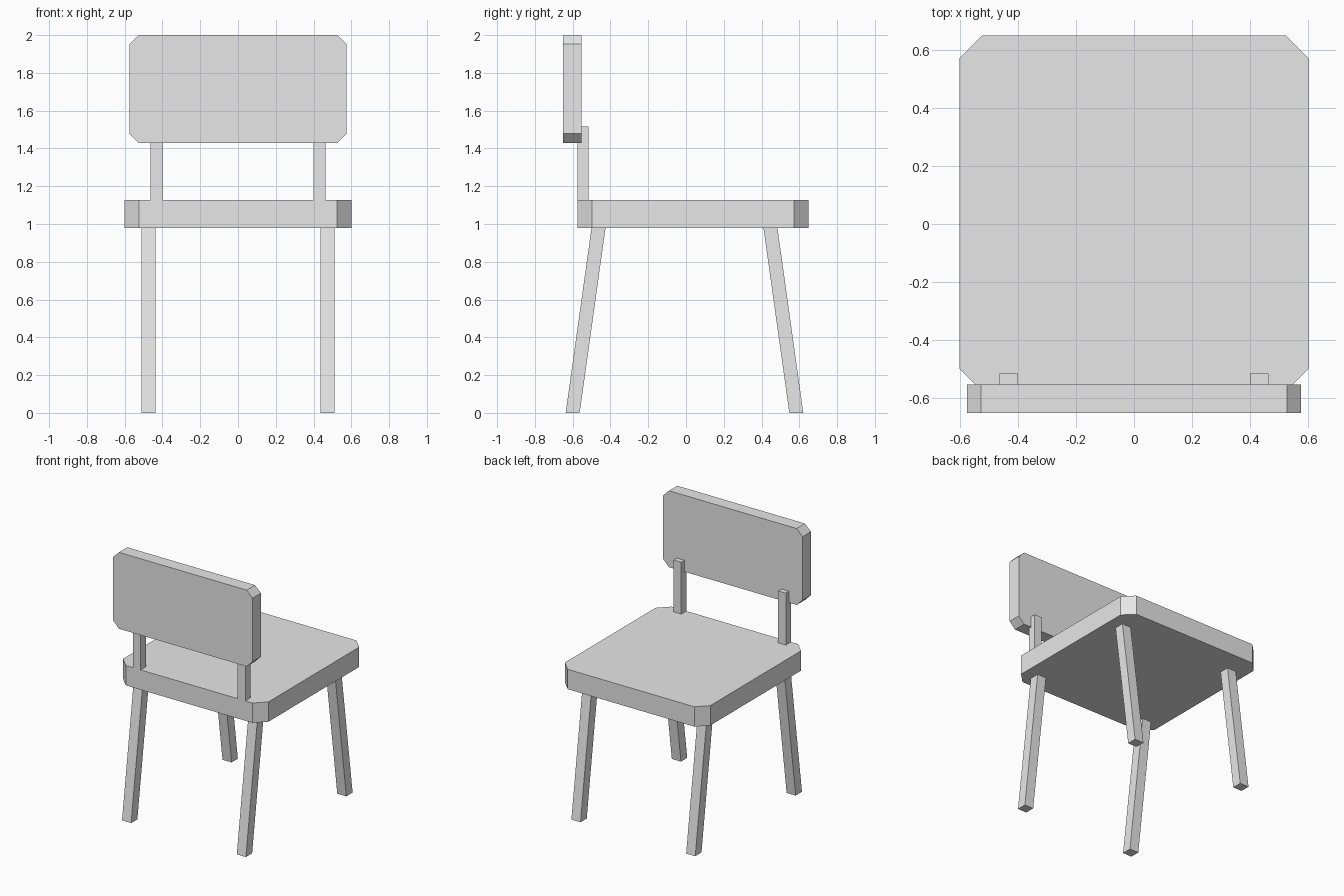
import bpy
import bmesh
from mathutils import Vector

cube = bpy.data.objects.get("Cube")
if cube:
    bpy.data.objects.remove(cube, do_unlink=True)

GREY = (0.8, 0.8, 0.8, 1.0)
grey = bpy.data.materials.new("light grey")
grey.use_nodes = True
grey.diffuse_color = GREY
grey.node_tree.nodes["Principled BSDF"].inputs["Base Color"].default_value = GREY


def prism(name, profile, offset):
    """Extrude a flat profile of 3D points along an offset vector."""
    bm = bmesh.new()
    face = bm.faces.new([bm.verts.new(p) for p in profile])
    extruded = bmesh.ops.extrude_face_region(bm, geom=[face], use_keep_orig=True)
    moved = [g for g in extruded["geom"] if isinstance(g, bmesh.types.BMVert)]
    bmesh.ops.translate(bm, verts=moved, vec=Vector(offset))
    bmesh.ops.recalc_face_normals(bm, faces=bm.faces)
    mesh = bpy.data.meshes.new(name)
    bm.to_mesh(mesh)
    bm.free()
    mesh.materials.append(grey)
    obj = bpy.data.objects.new(name, mesh)
    bpy.context.collection.objects.link(obj)
    return obj


def clipped_rectangle(u0, u1, v0, v1, cut):
    """Outline of a rectangle with its corners cut off."""
    return [(u0 + cut, v0), (u1 - cut, v0), (u1, v0 + cut), (u1, v1 - cut),
            (u1 - cut, v1), (u0 + cut, v1), (u0, v1 - cut), (u0, v0 + cut)]


def rectangle(x0, x1, y0, y1, z):
    return [(x0, y0, z), (x1, y0, z), (x1, y1, z), (x0, y1, z)]


SEAT_BOTTOM, SEAT_TOP = 0.98, 1.128

# Seat slab
outline = clipped_rectangle(-0.6, 0.6, -0.575, 0.648, 0.077)
prism("seat", [(x, y, SEAT_BOTTOM) for x, y in outline],
      (0, 0, SEAT_TOP - SEAT_BOTTOM))

# Backrest panel
outline = clipped_rectangle(-0.575, 0.575, 1.43, 2.0, 0.048)
prism("backrest", [(x, -0.65, z) for x, z in outline], (0, 0.098, 0))

for side, sign in (("left", 1), ("right", -1)):
    # Upright joining the seat to the backrest
    prism(f"{side}_back_support",
          rectangle(sign * 0.4, sign * 0.463, -0.575, -0.515, SEAT_TOP),
          (0, 0, 1.515 - SEAT_TOP))
    # Splayed legs, cut level at the floor and under the seat
    for end, foot, lean in (("front", -0.6, 0.137), ("rear", 0.584, -0.137)):
        prism(f"{end}_{side}_leg",
              rectangle(sign * 0.436, sign * 0.511, foot - 0.037, foot + 0.037, 0),
              (0, lean, SEAT_BOTTOM))
